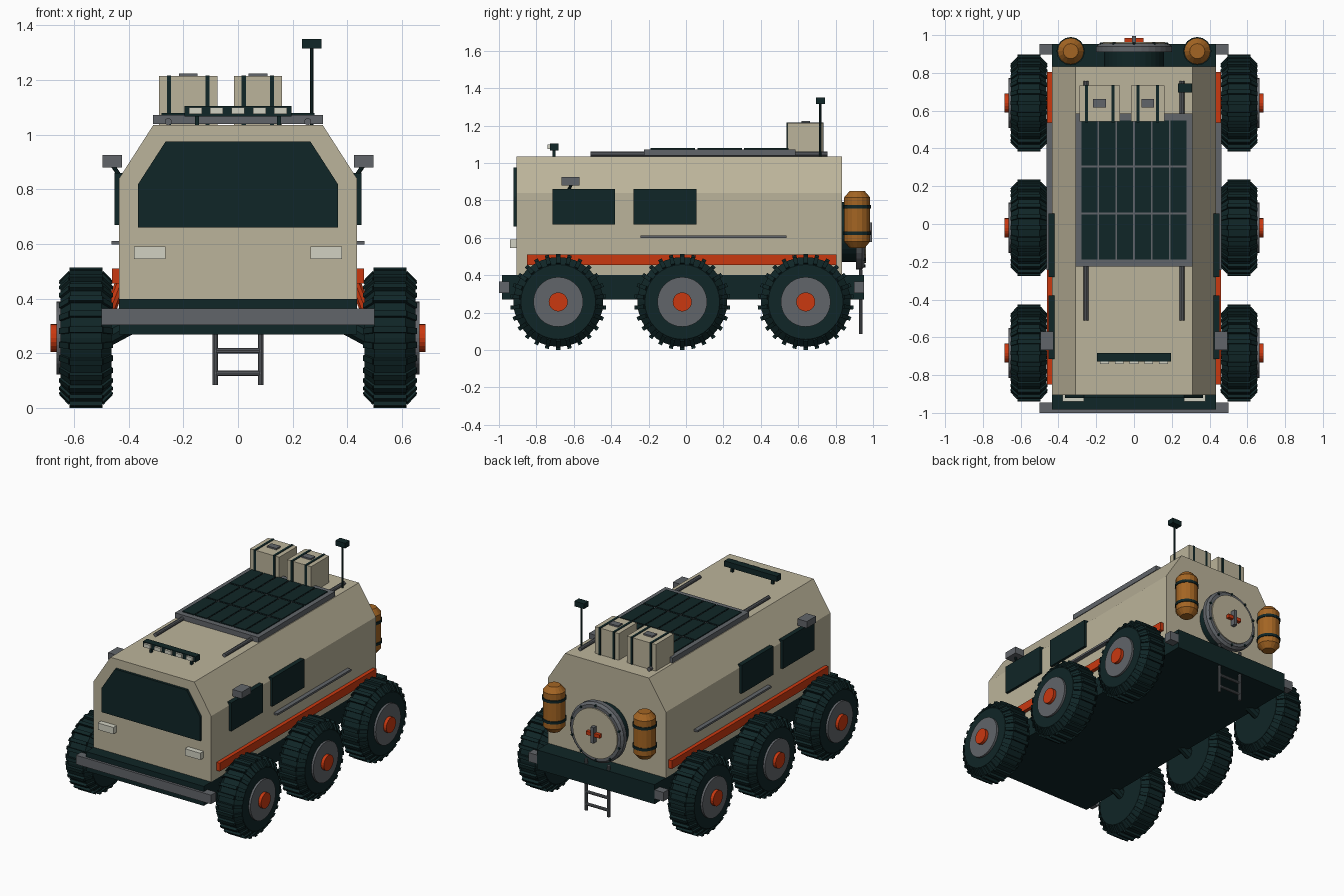
import bpy, bmesh, math
from mathutils import Vector, Matrix

cube = bpy.data.objects.get("Cube")
if cube:
    bpy.data.objects.remove(cube, do_unlink=True)


def material(name, r, g, b):
    m = bpy.data.materials.new(name)
    m.use_nodes = True
    m.diffuse_color = (r, g, b, 1)
    m.node_tree.nodes["Principled BSDF"].inputs["Base Color"].default_value = (r, g, b, 1)
    return m


TAN = material("sand paint", 0.50, 0.455, 0.325)
DARK = material("dark teal rubber and glass", 0.005, 0.019, 0.02)
GREY = material("grey metal", 0.12, 0.13, 0.143)
ORANGE = material("orange accent", 0.59, 0.04, 0.005)
BROWN = material("amber tank", 0.37, 0.13, 0.017)
WHITE = material("lamp white", 0.64, 0.64, 0.54)


def finish(name, bm, mat):
    bmesh.ops.recalc_face_normals(bm, faces=bm.faces)
    mesh = bpy.data.meshes.new(name)
    bm.to_mesh(mesh)
    bm.free()
    mesh.materials.append(mat)
    ob = bpy.data.objects.new(name, mesh)
    bpy.context.collection.objects.link(ob)
    return ob


def add_box(bm, centre, size, rot=Matrix()):
    m = Matrix.Translation(centre) @ rot @ Matrix.Diagonal((*size, 1))
    bmesh.ops.create_cube(bm, size=1, matrix=m)


def box(name, mat, *parts):
    """Each part is (centre, size)."""
    bm = bmesh.new()
    for centre, size in parts:
        add_box(bm, centre, size)
    return finish(name, bm, mat)


def add_lathe(bm, profile, origin, axis, segs):
    """Revolve (distance, radius) pairs around an axis through origin."""
    turn = Vector(axis).to_track_quat('Z', 'Y')
    rings = []
    for t, r in profile:
        rings.append([bm.verts.new(Vector(origin) + turn @ Vector(
            (r * math.cos(a), r * math.sin(a), t)))
            for a in (math.tau * i / segs for i in range(segs))])
    for a, b in zip(rings, rings[1:]):
        for i in range(segs):
            j = (i + 1) % segs
            bm.faces.new((a[i], a[j], b[j], b[i]))
    bm.faces.new(rings[0])
    bm.faces.new(rings[-1])


def lathe(name, mat, profile, origin, axis, segs=24):
    bm = bmesh.new()
    add_lathe(bm, profile, origin, axis, segs)
    return finish(name, bm, mat)


def rods(name, mat, radius, *ends, segs=10):
    bm = bmesh.new()
    for a, b in ends:
        d = Vector(b) - Vector(a)
        add_lathe(bm, [(0, radius), (d.length, radius)], a, d, segs)
    return finish(name, bm, mat)


def prism(name, mat, outline, y0, y1):
    """Extrude an (x, z) outline along y."""
    bm = bmesh.new()
    f = bm.faces.new([bm.verts.new((x, y0, z)) for x, z in outline])
    ext = bmesh.ops.extrude_face_region(bm, geom=[f])["geom"]
    bmesh.ops.translate(bm, vec=(0, y1 - y0, 0),
                        verts=[v for v in ext if isinstance(v, bmesh.types.BMVert)])
    return finish(name, bm, mat)


# Hull, chassis and bumpers
half = [(0.435, 0.40), (0.435, 0.84), (0.31, 1.035)]
prism("hull", TAN, half + [(-x, z) for x, z in reversed(half)], -0.905, 0.835)
box("chassis", DARK, ((0, -0.015, 0.335), (0.87, 1.936, 0.13)))
box("front_bumper", GREY, ((0, -0.972, 0.335), (1.0, 0.055, 0.06)))
box("rear_bumper", GREY, ((0, 0.925, 0.335), (1.0, 0.055, 0.06)))

# Windscreen in two panes
for s, side in ((1, "left"), (-1, "right")):
    prism("windscreen_" + side, DARK,
          [(0, 0.66), (s * 0.365, 0.66), (s * 0.365, 0.82), (s * 0.265, 0.975), (0, 0.975)],
          -0.922, -0.9)

# Parts on both flanks
TYRE = [(0.462, 0.2), (0.5, 0.24), (0.612, 0.24), (0.65, 0.2)]
WHEEL_Z, LUGS = 0.257, 26
for s, side in ((1, "left"), (-1, "right")):
    box("headlight_" + side, WHITE, ((s * 0.322, -0.92, 0.568), (0.115, 0.04, 0.045)))
    box("side_windows_" + side, DARK, *[((s * 0.437, y, 0.765), (0.03, 0.335, 0.19))
                                       for y in (-0.547, -0.112)])
    box("side_stripe_" + side, ORANGE, ((s * 0.445, -0.022, 0.483), (0.03, 1.655, 0.055)))
    box("side_rail_" + side, GREY, ((s * 0.448, 0.147, 0.605), (0.03, 0.78, 0.013)))
    box("mirror_" + side, GREY, ((s * 0.46, -0.618, 0.903), (0.07, 0.097, 0.045)))
    rods("mirror_arm_" + side, DARK, 0.008, ((s * 0.42, -0.64, 0.83), (s * 0.46, -0.61, 0.89)))

    for y, place in ((-0.683, "front"), (-0.02, "middle"), (0.64, "rear")):
        tag = place + "_" + side
        bm = bmesh.new()
        add_lathe(bm, TYRE, (0, y, WHEEL_Z), (s, 0, 0), 32)
        for i in range(LUGS):
            rot = Matrix.Rotation(math.tau * i / LUGS, 4, 'X')
            hub = Vector((s * 0.556, y, WHEEL_Z))
            add_box(bm, hub + rot @ Vector((0, 0, 0.244)), (0.12, 0.022, 0.026), rot)
            # Sloping shoulder lugs
            for k in (-1, 1):
                tilt = rot @ Matrix.Rotation(k * math.radians(46), 4, 'Y')
                add_box(bm, hub + rot @ Vector((k * 0.075, 0, 0.221)),
                        (0.05, 0.022, 0.016), tilt)
        finish("tyre_" + tag, bm, DARK)
        centre = (0, y, WHEEL_Z)
        lathe("wheel_disc_" + tag, GREY, [(0.64, 0.133), (0.664, 0.133)], centre, (s, 0, 0), 32)
        lathe("hub_cap_" + tag, ORANGE, [(0.66, 0.051), (0.685, 0.051)], centre, (s, 0, 0), 20)
        rods("axle_" + tag, DARK, 0.035, ((s * 0.4, y, 0.3), (s * 0.48, y, WHEEL_Z)))
        rods("suspension_arm_" + tag, ORANGE, 0.022, ((s * 0.42, y, 0.48), (s * 0.49, y, 0.3)))

    # Rear tanks with straps
    base = (s * 0.335, 0.915, 0)
    lathe("tank_" + side, BROWN, [(0.545, 0.04), (0.58, 0.07), (0.815, 0.07), (0.85, 0.04)],
          base, (0, 0, 1), 16)
    bm = bmesh.new()
    for z in (0.625, 0.765):
        add_lathe(bm, [(z - 0.009, 0.075), (z + 0.009, 0.075)], base, (0, 0, 1), 16)
    finish("tank_straps_" + side, bm, DARK)

# Rear hatch
HATCH = (0, 0, 0.63)
lathe("hatch_neck", DARK, [(0.83, 0.16), (0.92, 0.16)], HATCH, (0, 1, 0), 32)
lathe("hatch_ring", GREY, [(0.91, 0.2), (0.94, 0.2), (0.955, 0.185)], HATCH, (0, 1, 0), 32)
lathe("hatch_door", TAN, [(0.94, 0.165), (0.963, 0.165)], HATCH, (0, 1, 0), 32)
bolts = [(0.182 * math.cos(a), 0.63 + 0.182 * math.sin(a))
         for a in (math.tau * (i + 0.5) / 10 for i in range(10))]
rods("hatch_bolts", DARK, 0.008, *[((x, 0.94, z), (x, 0.961, z)) for x, z in bolts], segs=8)
box("hatch_handle", ORANGE, ((0, 0.974, 0.63), (0.1, 0.024, 0.024)))
box("hatch_lever", GREY, ((0, 0.978, 0.63), (0.022, 0.034, 0.105)))

# Ladder
rods("ladder", GREY, 0.01,
     *[((x, 0.935, 0.085), (x, 0.935, 0.43)) for x in (-0.083, 0.083)],
     *[((-0.083, 0.935, z), (0.083, 0.935, z)) for z in (0.128, 0.21, 0.292)])

# Roof rails and solar array
rods("roof_rails", GREY, 0.013, *[((x, -0.51, 1.048), (x, 0.757, 1.048)) for x in (-0.255, 0.255)])
box("solar_frame", GREY, ((0, 0.18, 1.056), (0.62, 0.81, 0.034)))
box("solar_cells", DARK, *[((-0.236 + 0.0944 * c, -0.07 + 0.25 * r, 1.075), (0.086, 0.238, 0.008))
                           for c in range(6) for r in range(3)])

# Roof crates
for n, (x, w) in enumerate(((-0.182, 0.215), (0.073, 0.177)), 1):
    box(f"crate_{n}", TAN, ((x, 0.637, 1.125), (w, 0.19, 0.178)))
    box(f"crate_straps_{n}", DARK, *[((x + k * (w / 2 - 0.037), 0.637, 1.126), (0.016, 0.198, 0.182))
                                     for k in (-1, 1)])
    box(f"crate_handle_{n}", GREY, ((x, 0.64, 1.217), (0.068, 0.045, 0.014)))

# Light bar
box("light_bar", DARK, ((0, -0.705, 1.086), (0.39, 0.045, 0.037)),
    *[((x, -0.705, 1.05), (0.015, 0.015, 0.05)) for x in (-0.15, 0.15)])
box("light_bar_lamps", WHITE, *[((0.078 * i, -0.733, 1.087), (0.047, 0.016, 0.024))
                                for i in range(-2, 3)])

# Antenna
rods("antenna_mast", DARK, 0.007, ((0.27, 0.718, 1.03), (0.27, 0.718, 1.33)))
box("antenna_head", DARK, ((0.27, 0.72, 1.333), (0.072, 0.048, 0.034)))
